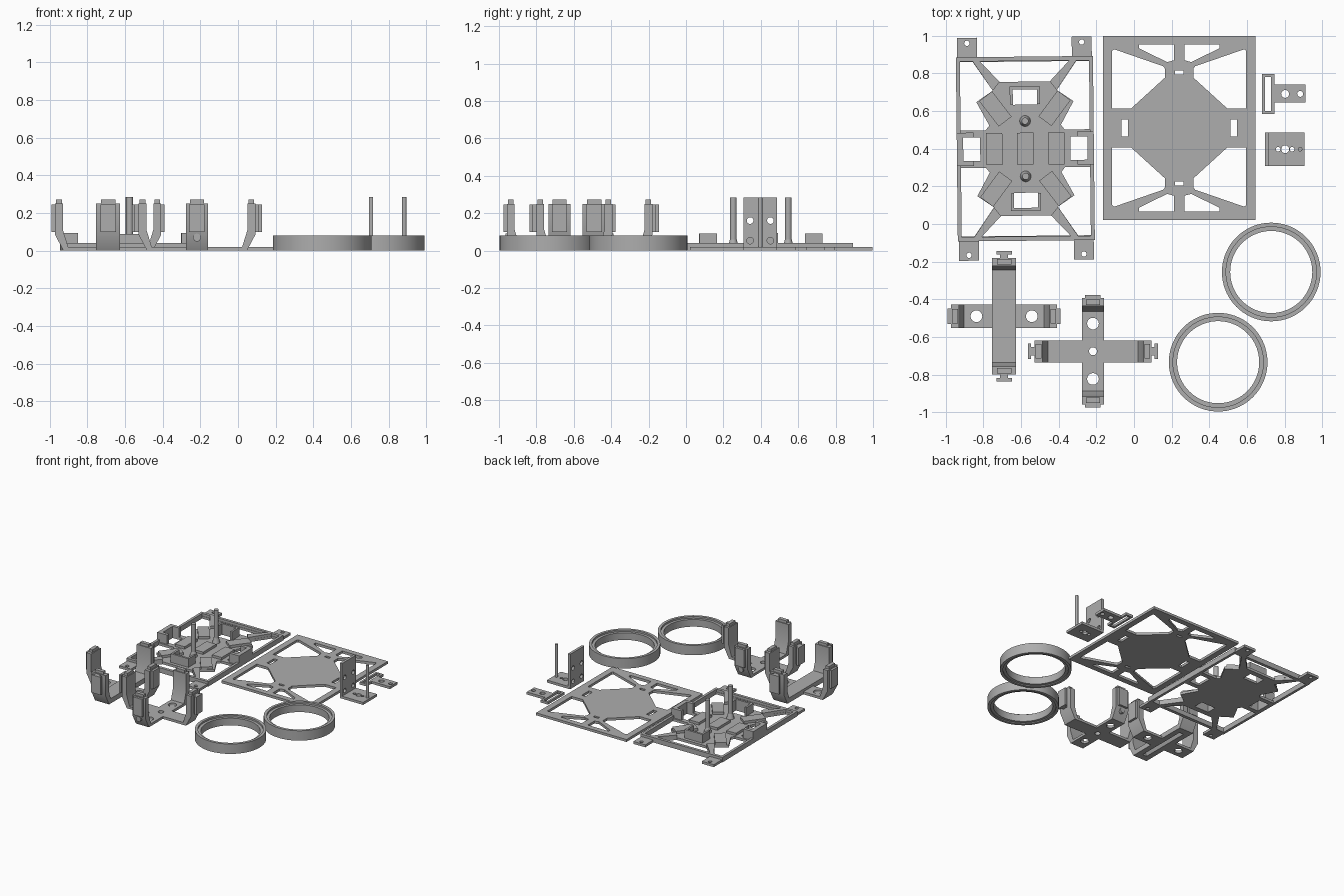
import bpy, bmesh, math
from mathutils import Matrix, Vector

if "Cube" in bpy.data.objects:
    bpy.data.objects.remove(bpy.data.objects["Cube"])

grey = bpy.data.materials.new("plain_grey")
grey.diffuse_color = (0.42, 0.42, 0.42, 1)
grey.use_nodes = True
grey.node_tree.nodes["Principled BSDF"].inputs["Base Color"].default_value = grey.diffuse_color
T = Matrix.Translation


def turn(deg, axis='Z'):
    return Matrix.Rotation(math.radians(deg), 4, axis)


def circle(x, y, r, n=24):
    return [(x + r * math.cos(i * math.tau / n), y + r * math.sin(i * math.tau / n)) for i in range(n)]


def rect(x0, x1, y0, y1):
    return [(x0, y0), (x1, y0), (x1, y1), (x0, y1)]


def mirror4(pts):
    return [[(sx * x, sy * y) for x, y in pts] for sx in (1, -1) for sy in (1, -1)]


def solid(name, outlines, z0, z1, mat=Matrix()):
    """Extrude flat outlines (inner ones become holes) from z0 to z1."""
    cu = bpy.data.curves.new(name, 'CURVE')
    cu.dimensions, cu.fill_mode = '2D', 'BOTH'
    cu.extrude = (z1 - z0) / 2
    for pts in outlines:
        sp = cu.splines.new('POLY')
        sp.points.add(len(pts) - 1)
        for p, (x, y) in zip(sp.points, pts):
            p.co = (x, y, 0, 1)
        sp.use_cyclic_u = True
    tmp = bpy.data.objects.new(name + "_curve", cu)
    bpy.context.collection.objects.link(tmp)
    dg = bpy.context.evaluated_depsgraph_get()
    me = bpy.data.meshes.new_from_object(tmp.evaluated_get(dg))
    bpy.data.objects.remove(tmp)
    bm = bmesh.new()
    bm.from_mesh(me)
    bmesh.ops.remove_doubles(bm, verts=bm.verts, dist=1e-5)
    bmesh.ops.transform(bm, matrix=mat @ T((0, 0, (z0 + z1) / 2)), verts=bm.verts)
    bmesh.ops.recalc_face_normals(bm, faces=bm.faces)
    bm.to_mesh(me)
    bm.free()
    me.materials.clear()
    me.materials.append(grey)
    ob = bpy.data.objects.new(name, me)
    bpy.context.collection.objects.link(ob)
    return ob


# Cover plate with truss cut-outs and slots
corner = [(.356, .41), (.345, .418), (.085, .328), (.075, .315), (.075, .268), (.255, .104), (.356, .104)]
tri = [(.213, .444), (.027, .444), (.027, .36), (.064, .35), (.213, .423)]
solid("cover_plate", [rect(-.405, .405, -.488, .488)] + mirror4(corner) + mirror4(tri)
      + [rect(s * .29 - .017, s * .29 + .017, -.045, .045) for s in (1, -1)]
      + [rect(-.022, .022, s * .295 - .01, s * .295 + .01) for s in (1, -1)],
      0, .02, T((.24, .51, 0)))

# Main chassis plate with raised rim
M = T((-.577, .40, 0)) @ turn(.6)
side = [(.343, .463), (.275, .463), (.17, .31), (.258, .25), (.19, .125), (.21, .1), (.343, .1)]
top = [(-.237, .463), (.237, .463), (.133, .356), (-.133, .356)]
solid("chassis_plate", [rect(-.364, .364, -.489, .489)] + mirror4(side)
      + [top, [(x, -y) for x, y in top]]
      + [rect(-.064, .064, s * .274 - .04, s * .274 + .04) for s in (1, -1)]
      + [rect(s * .285 - .045, s * .285 + .045, -.062, .062) for s in (1, -1)], 0, .02, M)
solid("chassis_rim", [rect(-.364, .364, -.489, .489), rect(-.343, .343, -.466, .466)], .02, .04, M)

# Diagonal spokes raised to rim height
for i, sp in enumerate(mirror4([(.275, .466), (.237, .466), (.133, .356), (.17, .31)])):
    solid(f"spoke_{i}", [sp], .02, .04, M)

# Mounting tabs
for sx in (1, -1):
    for sy in (1, -1):
        solid("mounting_tab", [rect(sx * .305 - .053, sx * .305 + .053, *sorted((sy * .489, sy * .592))),
                               circle(sx * .305, sy * .563, .014)], 0, .02, M)
        # Slanted pads
        solid("slanted_pad", [rect(-.043, .043, -.085, .085)], .02, .04,
              M @ T((sx * .157, sy * .213, 0)) @ turn(-37 * sx * sy))

# Straight pads
for x in (-.165, 0, .165):
    solid("straight_pad", [rect(x - .043, x + .043, -.085, .085)], .02, .04, M)

# U-shaped motor holders, at the ends and at the sides
for a in (0, 180):
    solid("end_holder", [[(-.08, .236), (-.08, .33), (.08, .33), (.08, .236), (.064, .236),
                          (.064, .314), (-.064, .314), (-.064, .236)]], 0, .09, M @ turn(a))
    solid("side_holder", [[(.275, -.088), (.364, -.088), (.364, .088), (.275, .088), (.275, .062),
                           (.33, .062), (.33, -.062), (.275, -.062)]], 0, .095, M @ turn(a))

# Standing posts with flared feet
for s in (1, -1):
    at = M @ T((0, s * .147, 0))
    solid("post", [circle(0, 0, .018)], .02, .285, at)
    foot = solid("post_foot", [circle(0, 0, .029)], .02, .06, at)
    mid = at.translation
    for v in foot.data.vertices:
        if v.co.z > .05:
            v.co.x = mid.x + (v.co.x - mid.x) * .62
            v.co.y = mid.y + (v.co.y - mid.y) * .62

# Slotted arm
solid("slotted_arm", [[(.68, .585), (.745, .585), (.745, .645), (.91, .645), (.91, .74), (.745, .74),
                       (.745, .797), (.68, .797)], rect(.696, .729, .601, .781),
                      circle(.803, .691, .021), circle(.883, .691, .016)], 0, .02)

# Stand: foot plate, drilled upright plate and thin rod
solid("stand_foot", [rect(.70, .906, .308, .486), circle(.766, .397, .012, 16),
                     circle(.803, .397, .021), circle(.84, .397, .012, 16)], 0, .02)
solid("stand_upright", [rect(.308, .486, .02, .285)]
      + [circle(y, z, .018, 12) for y in (.343, .451) for z in (.053, .16)], .697, .718,
      Matrix(((0, 0, 1, 0), (1, 0, 0, 0), (0, 1, 0, 0), (0, 0, 0, 1))))
solid("stand_rod", [circle(.883, .397, .012, 16)], .02, .285)

# Stepped wheel rings
for x, y in ((.729, -.255), (.447, -.734)):
    solid("ring_wall", [circle(x, y, .262, 72), circle(x, y, .24, 72)], 0, .08)
    solid("ring_flange", [circle(x, y, .24, 72), circle(x, y, .218, 72)], .008, .066)


# Cross brackets
def arm_end(L, w, long, mat):
    """Upturned arm end pointing along +x."""
    stand = mat @ turn(90, 'X')
    solid("arm_upright", [[(L - .1, 0), (L - .045, 0), (L, .085), (L, .25), (L - .042, .25),
                           (L - .042, .11), (L - .07, .02), (L - .1, .02)]], -w / 2, w / 2, stand)
    solid("arm_peg", [rect(L - .036, L - .006, -.038, .038)], .25, .272, mat)
    neck = .018 if long else 0
    if long:
        solid("rail_neck", [rect(L, L + neck, -.022, .022)], .1, .245, mat)
    solid("rail_head", [rect(L + neck, L + neck + .018, -.041, .041)], .1, .245, mat)


def cross(pos, long_angle, w, grooved):
    base = T(pos)
    for k in (0, 180):
        lm, sm = base @ turn(long_angle + k), base @ turn(long_angle + 90 + k)
        arm_end(.31, w, True, lm)
        arm_end(.282, w, False, sm)
        solid("drilled_arm", [rect(w / 2, .185, -w / 2, w / 2), circle(.147, 0, .031)], 0, .02, sm)
        if not grooved:
            solid("plain_arm", [rect(w / 2, .213, -w / 2, w / 2)], 0, .02, lm)
            solid("end_bolt", [circle(0, .07, .021, 16)], .255, .288, sm @ Matrix(
                ((0, 0, 1, 0), (1, 0, 0, 0), (0, 1, 0, 0), (0, 0, 0, 1))))
    if grooved:
        h = w / 2
        solid("grooved_bar", [[(-h, 0), (-.019, 0), (-.006, .028), (.006, .028), (.019, 0), (h, 0),
                               (h, .04), (-h, .04)]], -.25, .25, base @ turn(long_angle + 90) @ turn(90, 'X'))
    else:
        solid("cross_hub", [rect(-w / 2, w / 2, -w / 2, w / 2), circle(0, 0, .021)], 0, .02, base)


cross((-.69, -.49, 0), 90, .126, True)
cross((-.218, -.676, 0), 0, .117, False)

# Smooth round walls, keep hard edges
bpy.ops.object.select_all(action='SELECT')
bpy.context.view_layer.objects.active = bpy.context.collection.objects[0]
bpy.ops.object.shade_smooth_by_angle(angle=math.radians(30))
